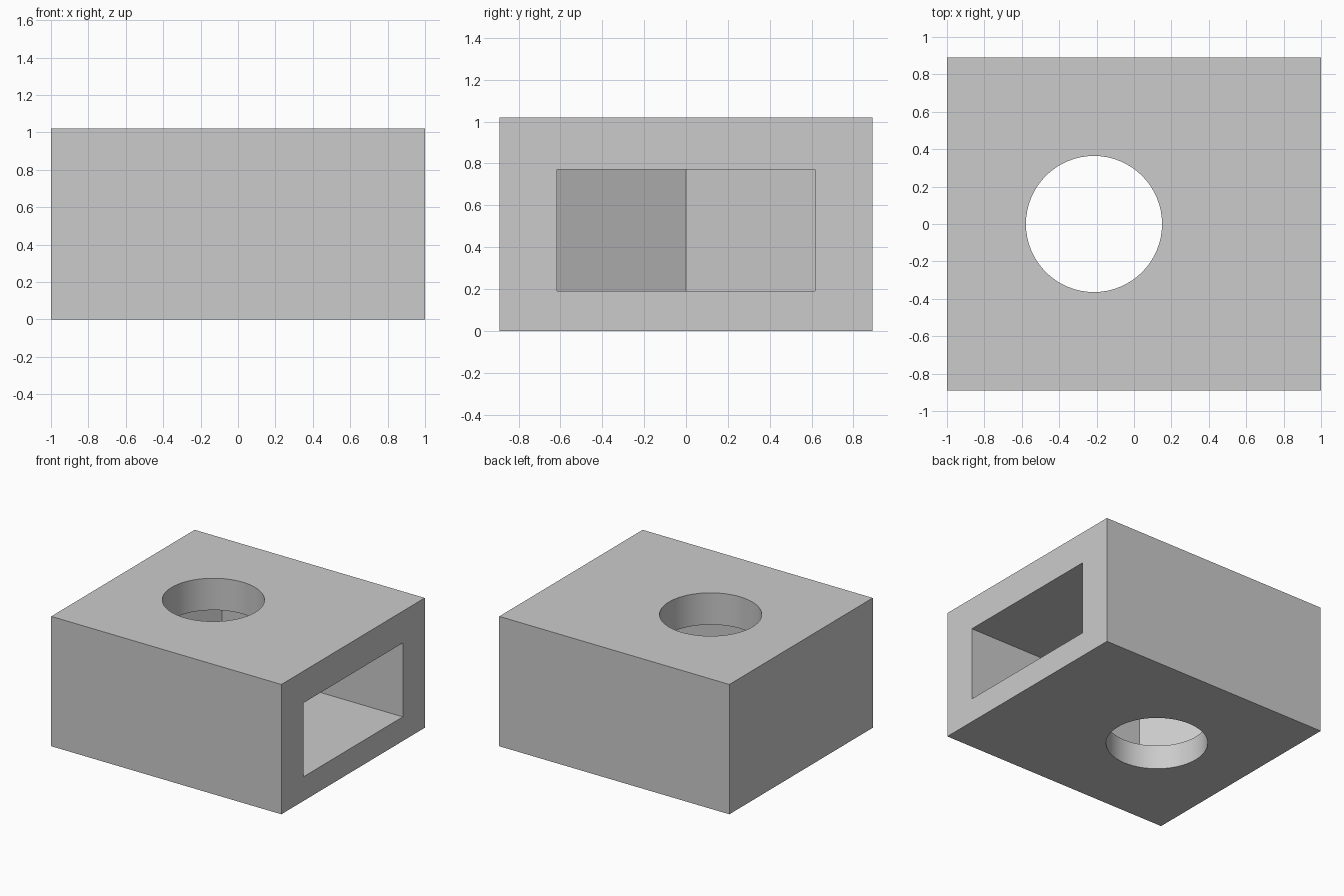
import bpy, bmesh
from math import radians, tan, cos, sin, pi

default = bpy.data.objects.get("Cube")
if default:
    bpy.data.objects.remove(default)

WIDTH, DEPTH, HEIGHT = 2.0, 1.78, 1.02
HOLE_X, HOLE_R = -0.214, 0.364
SLOT_HALF, SLOT_LOW, SLOT_HIGH = 0.617, 0.19, 0.77

grey = bpy.data.materials.new("light_grey")
grey.use_nodes = True
colour = (0.6, 0.6, 0.6, 1)
grey.diffuse_color = colour
grey.node_tree.nodes["Principled BSDF"].inputs["Base Color"].default_value = colour


def prism(name, outline, low, high):
    """Extrude a flat outline from one height to another."""
    bm = bmesh.new()
    base = bm.faces.new([bm.verts.new((x, y, low)) for x, y in outline])
    top = bmesh.ops.extrude_face_region(bm, geom=[base])["geom"]
    bmesh.ops.translate(bm, vec=(0, 0, high - low),
                        verts=[v for v in top if isinstance(v, bmesh.types.BMVert)])
    bmesh.ops.recalc_face_normals(bm, faces=bm.faces)
    mesh = bpy.data.meshes.new(name)
    bm.to_mesh(mesh)
    bm.free()
    mesh.materials.append(grey)
    obj = bpy.data.objects.new(name, mesh)
    bpy.context.collection.objects.link(obj)
    return obj


def cut(target, cutter):
    """Subtract the cutter, then discard it."""
    cutter.hide_render = True
    mod = target.modifiers.new(cutter.name, "BOOLEAN")
    mod.operation, mod.solver, mod.object = "DIFFERENCE", "EXACT", cutter
    bpy.context.view_layer.objects.active = target
    bpy.ops.object.modifier_apply(modifier=mod.name)
    bpy.data.objects.remove(cutter)


# Solid block
w, d = WIDTH / 2, DEPTH / 2
block = prism("block", [(-w, -d), (w, -d), (w, d), (-w, d)], 0, HEIGHT)

# Side pocket: half a hexagon around the bore, open at the left end
shoulder = HOLE_X - SLOT_HALF * tan(radians(30))
tip = HOLE_X - SLOT_HALF / cos(radians(30))
pocket = [(w + 0.1, -SLOT_HALF), (w + 0.1, SLOT_HALF), (shoulder, SLOT_HALF),
          (tip, 0), (shoulder, -SLOT_HALF)]
cut(block, prism("pocket_cutter", pocket, SLOT_LOW, SLOT_HIGH))

# Round bore through top and bottom
SIDES = 64
circle = [(HOLE_X + HOLE_R * cos(2 * pi * i / SIDES), HOLE_R * sin(2 * pi * i / SIDES))
          for i in range(SIDES)]
cut(block, prism("bore_cutter", circle, -0.1, HEIGHT + 0.1))

# Smooth bore wall, sharp edges elsewhere
bpy.ops.object.select_all(action="DESELECT")
block.select_set(True)
bpy.context.view_layer.objects.active = block
bpy.ops.object.shade_smooth_by_angle(angle=radians(30))
